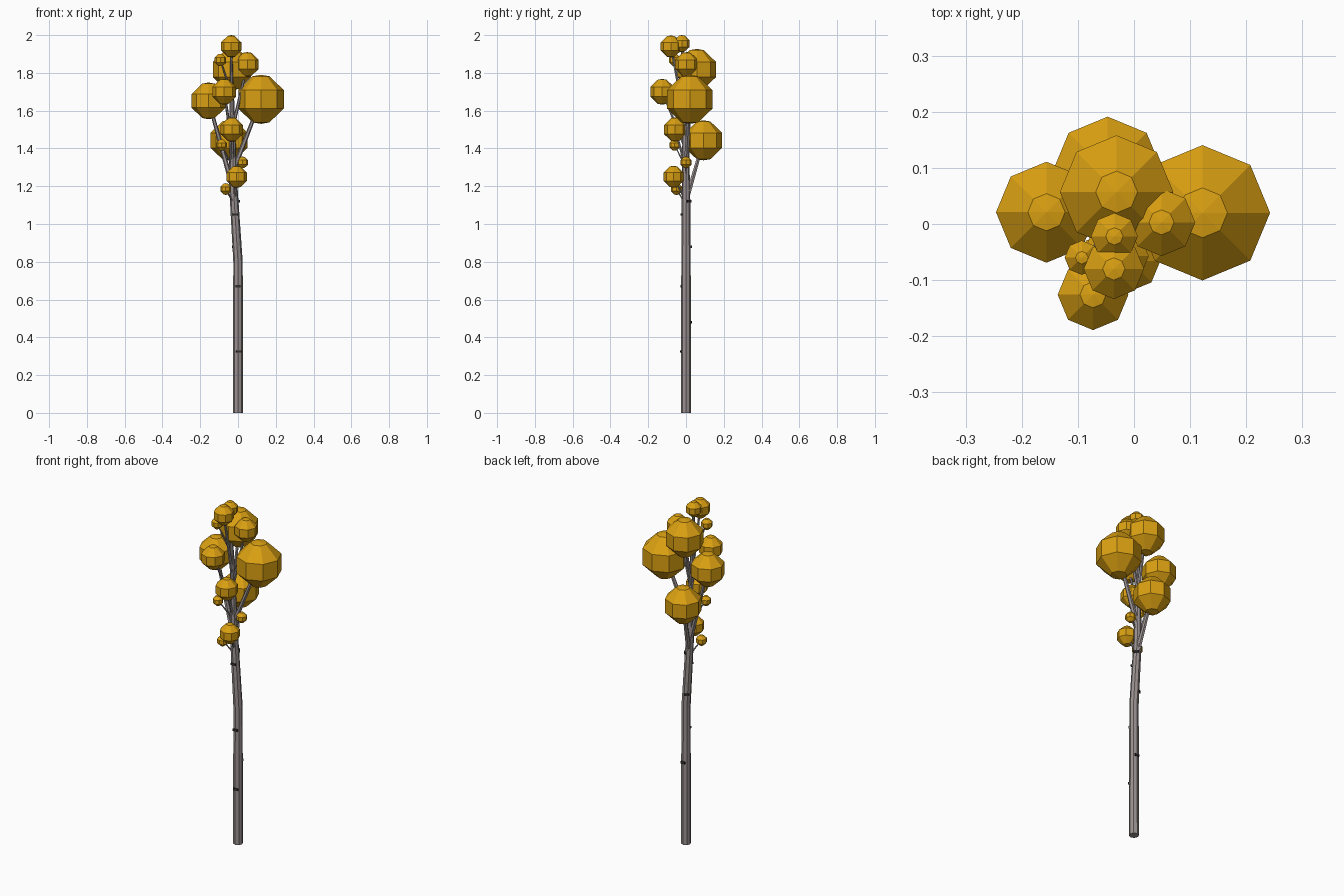
import bpy, bmesh, math
from mathutils import Vector

if "Cube" in bpy.data.objects:
    bpy.data.objects.remove(bpy.data.objects["Cube"])


def material(name, rgb):
    m = bpy.data.materials.new(name)
    m.diffuse_color = (*rgb, 1)
    m.use_nodes = True
    m.node_tree.nodes["Principled BSDF"].inputs["Base Color"].default_value = m.diffuse_color
    return m


BARK = material("grey bark", (0.33, 0.285, 0.285))
MARK = material("dark bark mark", (0.035, 0.03, 0.03))
LEAF = material("golden leaves", (0.70, 0.35, 0.006))


def finish(bm, name, mat):
    bmesh.ops.recalc_face_normals(bm, faces=bm.faces)
    me = bpy.data.meshes.new(name)
    bm.to_mesh(me)
    bm.free()
    me.materials.append(mat)
    ob = bpy.data.objects.new(name, me)
    bpy.context.collection.objects.link(ob)
    return ob


def tube(name, pts, n=8):
    """Tapered limb through (x, y, z, radius) points, horizontal rings."""
    bm = bmesh.new()
    rings = []
    for x, y, z, r in pts:
        rings.append([bm.verts.new((x + r * math.cos(2 * math.pi * i / n),
                                    y + r * math.sin(2 * math.pi * i / n), z))
                      for i in range(n)])
    for a, b in zip(rings, rings[1:]):
        for i in range(n):
            bm.faces.new((a[i], a[(i + 1) % n], b[(i + 1) % n], b[i]))
    bm.faces.new(rings[0])
    bm.faces.new(rings[-1])
    return finish(bm, name, BARK)


def clump(name, x, y, z, r, n=8):
    """Eight-sided leaf ball: two caps, two sloped rows, one upright band."""
    bm = bmesh.new()
    top = bm.verts.new((x, y, z + r))
    bottom = bm.verts.new((x, y, z - r))
    rings = []
    for deg in (20, 68, 112, 160):
        t = math.radians(deg)
        q, h = r * math.sin(t), r * math.cos(t)
        rings.append([bm.verts.new((x + q * math.cos(2 * math.pi * i / n),
                                    y + q * math.sin(2 * math.pi * i / n), z + h))
                      for i in range(n)])
    for i in range(n):
        j = (i + 1) % n
        bm.faces.new((top, rings[0][i], rings[0][j]))
        bm.faces.new((bottom, rings[-1][j], rings[-1][i]))
        for a, b in zip(rings, rings[1:]):
            bm.faces.new((a[i], b[i], b[j], a[j]))
    return finish(bm, name, LEAF)


# Trunk
TRUNK = [(0, 0, 0, .027), (0, 0, .31, .026), (0, 0, .8, .025),
         (-.025, 0, 1.2, .022), (-.030, -.004, 1.5, .015),
         (-.033, -.012, 1.72, .011), (-.035, -.022, 1.95, .006)]
tube("trunk", TRUNK)


def trunk_at(z):
    for a, b in zip(TRUNK, TRUNK[1:]):
        if a[2] <= z <= b[2]:
            return Vector(a).lerp(Vector(b), (z - a[2]) / (b[2] - a[2]))


# Leaf clumps: x, y, z, radius
CLUMPS = [(.122, .020, 1.66, .130), (-.156, .021, 1.652, .097),
          (-.031, .057, 1.818, .109), (-.047, .093, 1.443, .106),
          (-.073, -.126, 1.70, .068), (.049, .003, 1.845, .065),
          (-.035, -.022, 1.955, .045), (-.036, -.080, 1.94, .058),
          (-.093, -.060, 1.868, .033), (-.033, -.057, 1.50, .064),
          (-.087, -.060, 1.418, .030), (.024, 0, 1.326, .031),
          (-.007, -.066, 1.25, .058), (-.065, -.050, 1.185, .031)]
# Branch start height and base radius for each clump
STARTS = [(1.28, .015), (1.18, .015), (1.5, .011), (1.12, .015), (1.4, .010),
          (1.5, .010), None, (1.55, .010), (1.68, .006), (1.3, .009),
          (1.3, .006), (1.24, .006), (1.12, .008), (1.1, .006)]
for k, (c, s) in enumerate(zip(CLUMPS, STARTS), 1):
    clump(f"leaf_clump_{k}", *c)
    if s:
        p = trunk_at(s[0])
        tube(f"branch_{k}", [(p[0], p[1], p[2], s[1]),
                             (c[0], c[1], c[2], s[1] * .6)], 6)

# Bark marks: height, direction in degrees around the trunk
for k, (z, deg) in enumerate([(.325, -80), (.48, 88), (.67, -90), (.88, 125),
                              (1.05, -85), (1.12, 40)], 1):
    p = trunk_at(z)
    bm = bmesh.new()
    bmesh.ops.create_cube(bm, size=1)
    bmesh.ops.scale(bm, vec=(.009, .028, .012), verts=bm.verts)
    a = math.radians(deg)
    for v in bm.verts:
        u = v.co.x + p[3]
        v.co = Vector((p[0] + u * math.cos(a) - v.co.y * math.sin(a),
                       p[1] + u * math.sin(a) + v.co.y * math.cos(a),
                       z + v.co.z))
    finish(bm, f"bark_mark_{k}", MARK)
